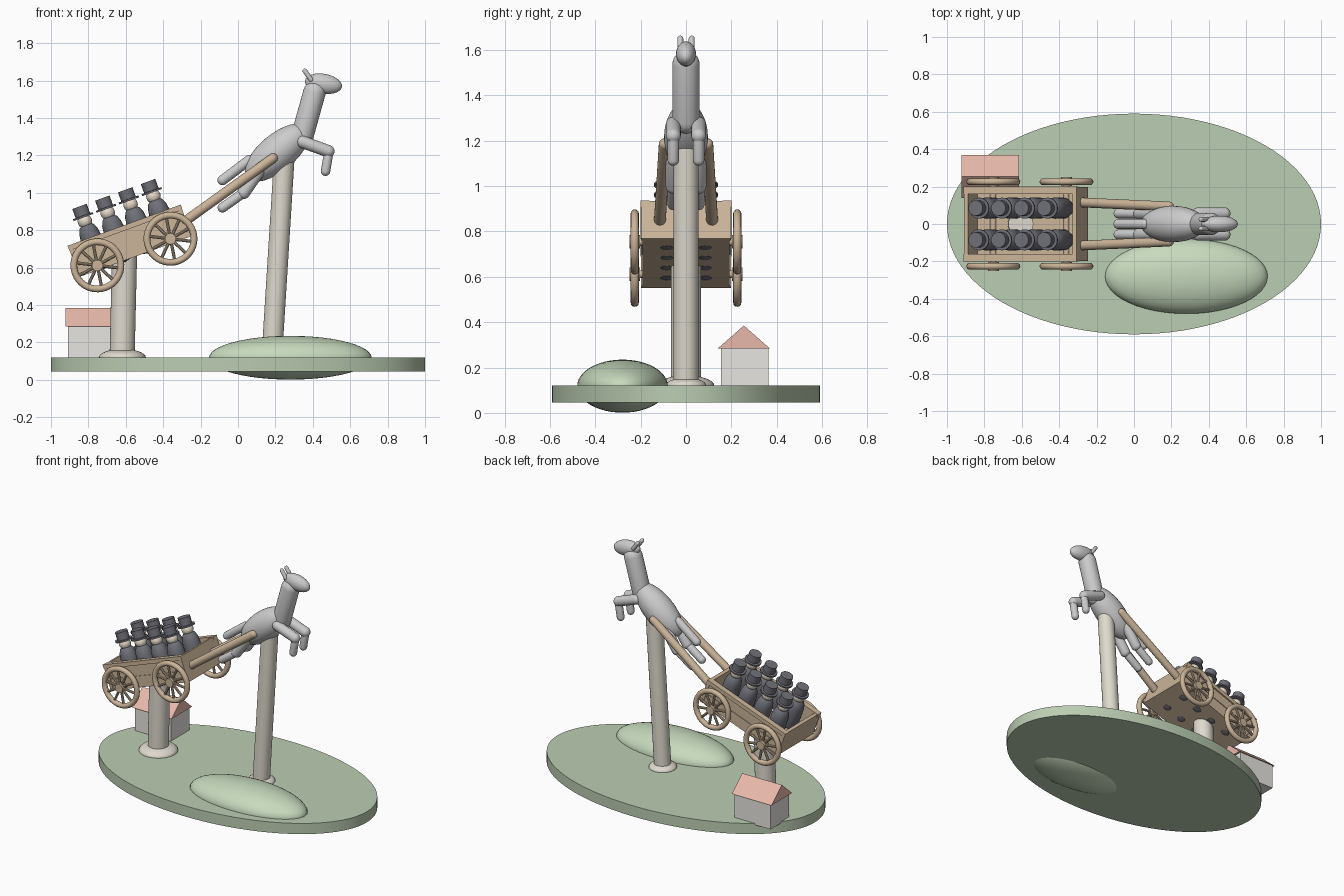
import bpy, bmesh
from math import sin, cos, pi, radians
from mathutils import Matrix, Vector

if "Cube" in bpy.data.objects:
    bpy.data.objects.remove(bpy.data.objects["Cube"])


def material(name, r, g, b):
    m = bpy.data.materials.new(name)
    m.diffuse_color = (r, g, b, 1)
    m.use_nodes = True
    m.node_tree.nodes["Principled BSDF"].inputs["Base Color"].default_value = m.diffuse_color
    return m


GRASS = material("grass", .50, .61, .45)
HILL = material("hill_green", .57, .70, .51)
STONE = material("stone", .74, .70, .62)
WOOD = material("wood", .60, .46, .32)
WALL = material("wall", .80, .79, .75)
TILE = material("tile", .80, .48, .40)
CLOTH = material("dark_cloth", .16, .16, .19)
SKIN = material("skin", .80, .70, .58)
I = Matrix.Identity(4)


def finish(name, bm, mat, matrix=I):
    bmesh.ops.remove_doubles(bm, verts=bm.verts, dist=1e-5)
    bmesh.ops.transform(bm, matrix=matrix, verts=bm.verts)
    bmesh.ops.recalc_face_normals(bm, faces=bm.faces)
    me = bpy.data.meshes.new(name)
    bm.to_mesh(me)
    bm.free()
    if mat:
        me.materials.append(mat)
    ob = bpy.data.objects.new(name, me)
    bpy.context.collection.objects.link(ob)
    return ob


def lathe(name, profile, mat, matrix=I, n=24):
    """Turn (radius, height) points around local z."""
    bm = bmesh.new()
    rings = [[bm.verts.new((r * cos(2 * pi * i / n), r * sin(2 * pi * i / n), z))
              for i in range(n)] for r, z in profile]
    for a, b in zip(rings, rings[1:]):
        for i in range(n):
            j = (i + 1) % n
            bm.faces.new((a[i], a[j], b[j], b[i]))
    return finish(name, bm, mat, matrix)


def rod(name, p, q, r, mat=None, round_ends=True, matrix=I, n=20):
    p, q = Vector(p), Vector(q)
    d = q - p
    L = d.length
    if round_ends:
        arc = [k * pi / 12 for k in range(7)]
        prof = [(r * sin(t), -r * cos(t)) for t in arc]
        prof += [(r * cos(t), L + r * sin(t)) for t in arc]
    else:
        prof = [(0, 0), (r, 0), (r, L), (0, L)]
    m = Matrix.Translation(p) @ d.to_track_quat('Z', 'Y').to_matrix().to_4x4()
    return lathe(name, prof, mat, matrix @ m, n)


def ellipsoid(name, c, radii, mat=None, tilt=0, matrix=I, n=32):
    bm = bmesh.new()
    m = (matrix @ Matrix.Translation(c) @ Matrix.Rotation(radians(-tilt), 4, 'Y')
         @ Matrix.Diagonal((*radii, 1)))
    bmesh.ops.create_uvsphere(bm, u_segments=n, v_segments=n // 2, radius=1)
    return finish(name, bm, mat, m)


def box(name, lo, hi, mat, matrix=I):
    lo, hi = Vector(lo), Vector(hi)
    bm = bmesh.new()
    bmesh.ops.create_cube(bm, size=1)
    return finish(name, bm, mat, matrix @ Matrix.Translation((lo + hi) / 2)
                  @ Matrix.Diagonal((*(hi - lo), 1)))


# Oval base and hill
lathe("base", [(0, .045), (1, .045), (1, .12), (0, .12)], GRASS,
      Matrix.Diagonal((1, .59, 1, 1)), 96)
ellipsoid("hill", (.28, -.28, .118), (.435, .2, .117), HILL, n=48)

# Small house with gable roof
box("house_walls", (-.91, .155, .11), (-.63, .363, .29), WALL)
bm = bmesh.new()
ends = [[bm.verts.new((x, y, z)) for y, z in ((.14, .284), (.37, .284), (.255, .385))]
        for x in (-.922, -.615)]
bm.faces.new(ends[0])
bm.faces.new(ends[1])
for i in range(3):
    j = (i + 1) % 3
    bm.faces.new((ends[0][i], ends[0][j], ends[1][j], ends[1][i]))
finish("house_roof", bm, TILE)

# Support posts with domed feet
rod("cart_post", (-.62, 0, .11), (-.605, 0, .735), .067, STONE, False, n=32)
ellipsoid("cart_post_foot", (-.618, 0, .12), (.125, .125, .045), STONE)
rod("horse_post", (.18, 0, .11), (.247, 0, 1.18), .055, STONE, False, n=32)
ellipsoid("horse_post_foot", (.18, 0, .12), (.09, .09, .035), STONE)

# Wagon, built level then tilted 20 degrees
CART = Matrix.Translation((-.578, 0, .742)) @ Matrix.Rotation(radians(-20), 4, 'Y')
box("wagon_floor", (-.32, -.19, -.088), (.32, .19, -.06), WOOD, CART)
for x in (-1, 1):
    a, b = sorted((x * .32, x * .298))
    box("wagon_end_board", (a, -.198, -.088), (b, .198, .088), WOOD, CART)
for s in (-1, 1):
    for lo, hi in ((-.088, -.012), (-.005, .06)):
        a, b = sorted((s * .172, s * .192))
        box("wagon_side_plank", (-.31, a, lo), (.31, b, hi), WOOD, CART)
    a, b = sorted((s * .16, s * .2))
    box("wagon_top_rail", (-.322, a, .062), (.322, b, .09), WOOD, CART)
    a, b = sorted((s * .165, s * .187))
    box("wagon_side_lining", (-.305, a, -.07), (.305, b, .07), WOOD, CART)

# Wheels and axles
SIDEWAYS = Matrix.Rotation(pi / 2, 4, 'X')
for u in (-.208, .208):
    rod("axle", (u, -.235, -.063), (u, .235, -.063), .017, WOOD, False, CART)
    for y in (-.226, .226):
        W = CART @ Matrix.Translation((u, y, -.063)) @ SIDEWAYS
        rim = [(.126 + .018 * cos(k * pi / 6), .018 * sin(k * pi / 6)) for k in range(13)]
        lathe("wheel_rim", rim, WOOD, W, 40)
        rod("wheel_hub", (0, 0, -.024), (0, 0, .024), .03, WOOD, False, W)
        for k in range(10):
            t = k * pi / 5 + .16
            d = Vector((cos(t), sin(t), 0))
            rod("wheel_spoke", d * .02, d * .122, .0085, WOOD, False, W, 10)

# Eight hatted passengers in two rows
BODY = [(0, -.096), (.027, -.089), (.047, -.065), (.056, -.03), (.057, .09),
        (.052, .125), (.04, .152), (.02, .168), (0, .17)]
HAT = [(0, .203), (.056, .203), (.056, .213), (.041, .214), (.041, .266), (0, .266)]
for u in (-.19, -.06, .07, .2):
    for y in (-.085, .085):
        P = CART @ Matrix.Translation((u, y, 0))
        lathe("passenger_body", BODY, CLOTH, P)
        ellipsoid("passenger_head", (0, 0, .182), (.039, .039, .039), SKIN, 0, P, 20)
        lathe("passenger_hat", HAT, CLOTH, P)

# Leaping horse
ellipsoid("horse_body", (.21, 0, 1.215), (.212, .097, .098), None, 40)
rod("horse_neck", (.34, 0, 1.29), (.409, 0, 1.538), .06, n=28)
ellipsoid("horse_head", (.457, 0, 1.583), (.1, .044, .053), None, -10)
rod("horse_tail", (.06, 0, 1.175), (-.083, 0, 1.067), .027)
for s in (-1, 1):
    rod("horse_ear", (.39, s * .025, 1.605), (.358, s * .025, 1.651), .013, n=14)
    y = s * .056
    rod("front_upper_leg", (.345, y, 1.272), (.483, y, 1.222), .033)
    rod("front_lower_leg", (.485, y, 1.215), (.468, y, 1.115), .025)
    rod("hind_upper_leg", (.11, y, 1.115), (.03, y, 1.0), .034)
    rod("hind_lower_leg", (.03, y, 1.0), (-.083, y, .92), .026)
    # Shaft from wagon to horse
    rod("shaft", (-.28, s * .115, .85), (.187, s * .094, 1.185), .026, WOOD)

# Smooth shading with sharp edges kept
for ob in bpy.context.scene.objects:
    ob.select_set(True)
    bpy.context.view_layer.objects.active = ob
bpy.ops.object.shade_smooth_by_angle(angle=radians(35))
